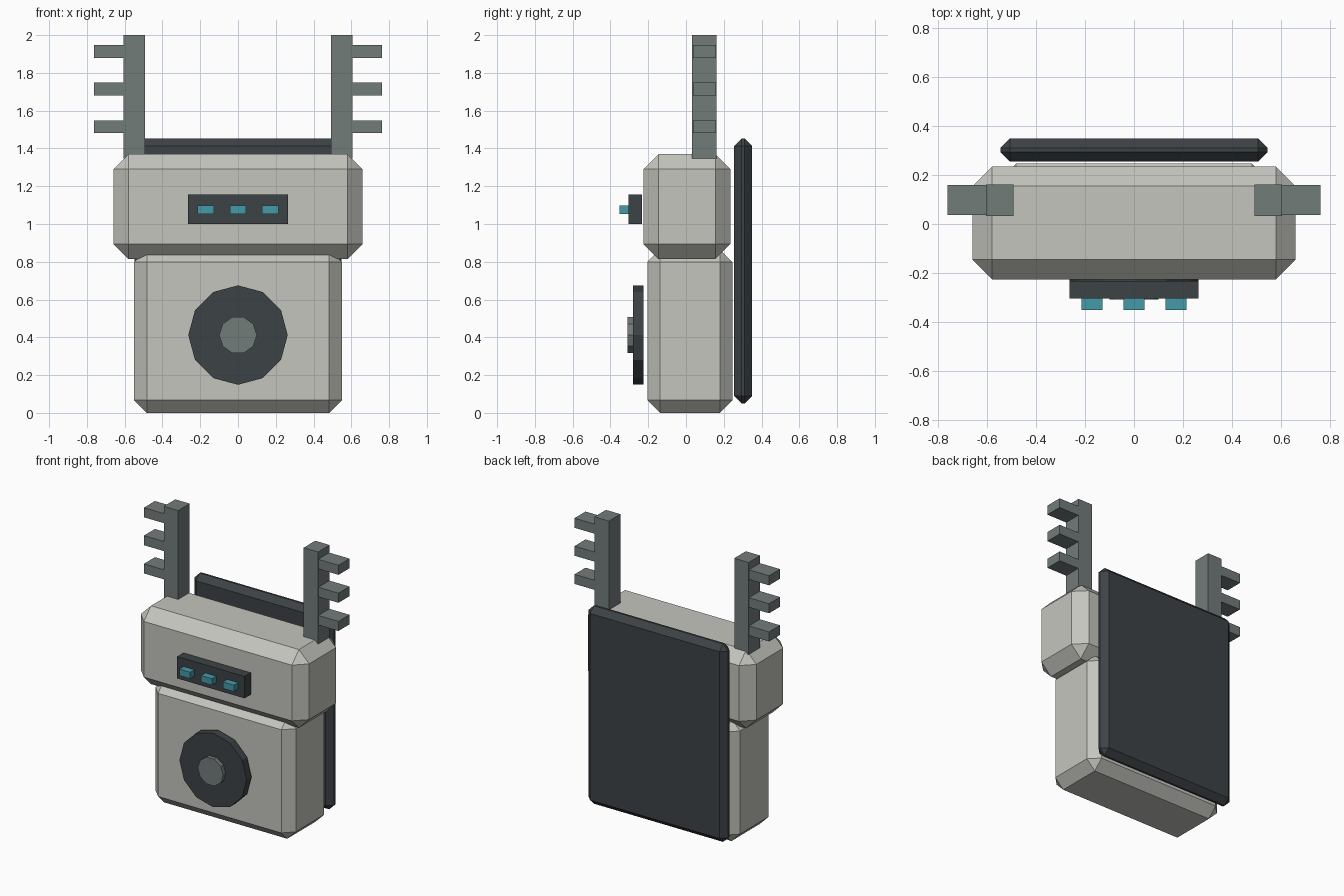
import bpy, bmesh
from math import pi
from mathutils import Matrix, Vector

if "Cube" in bpy.data.objects:
    bpy.data.objects.remove(bpy.data.objects["Cube"])


def material(name, rgb):
    m = bpy.data.materials.new(name)
    m.diffuse_color = (*rgb, 1)
    m.use_nodes = True
    m.node_tree.nodes["Principled BSDF"].inputs["Base Color"].default_value = m.diffuse_color
    return m


SHELL = material("pale_shell", (0.55, 0.56, 0.51))
DARK = material("dark_panel", (0.045, 0.055, 0.06))
METAL = material("grey_metal", (0.17, 0.20, 0.195))
GLOW = material("teal_light", (0.06, 0.32, 0.39))


def add_object(name, bm, mat):
    bmesh.ops.recalc_face_normals(bm, faces=bm.faces)
    mesh = bpy.data.meshes.new(name)
    bm.to_mesh(mesh)
    bm.free()
    mesh.materials.append(mat)
    obj = bpy.data.objects.new(name, mesh)
    bpy.context.collection.objects.link(obj)
    return obj


def box(name, x, y, z, mat, chamfer=0):
    """Box from (min, max) ranges, with optional chamfered edges."""
    lo, hi = Vector((x[0], y[0], z[0])), Vector((x[1], y[1], z[1]))
    bm = bmesh.new()
    bmesh.ops.create_cube(bm, size=1, matrix=Matrix.Translation((lo + hi) / 2)
                          @ Matrix.Diagonal((*(hi - lo), 1)))
    if chamfer:
        bmesh.ops.bevel(bm, geom=bm.edges[:], offset=chamfer, segments=1,
                        affect='EDGES')
    return add_object(name, bm, mat)


def disc(name, radius, sides, y, z, mat, turn=0):
    """Flat-sided disc facing the front."""
    bm = bmesh.new()
    place = (Matrix.Translation((0, sum(y) / 2, z))
             @ Matrix.Rotation(pi / 2, 4, 'X') @ Matrix.Rotation(turn, 4, 'Z'))
    bmesh.ops.create_cone(bm, cap_ends=True, segments=sides, radius1=radius,
                          radius2=radius, depth=y[1] - y[0], matrix=place)
    return add_object(name, bm, mat)


# Body blocks and back plate
box("lower_body", (-0.55, 0.55), (-0.205, 0.247), (0, 0.865), SHELL, 0.067)
box("upper_body", (-0.66, 0.66), (-0.226, 0.235), (0.815, 1.37), SHELL, 0.08)
box("back_plate", (-0.547, 0.547), (0.255, 0.35), (0.05, 1.453), DARK, 0.04)

# Face plate with three lights
box("face_plate", (-0.264, 0.264), (-0.304, -0.234), (1.0, 1.155), DARK)
for i, cx in enumerate((-0.171, 0, 0.171)):
    box(f"face_light_{i + 1}", (cx - 0.043, cx + 0.043), (-0.352, -0.29),
        (1.052, 1.098), GLOW)

# Chest dial: vertices point up for the ring, sideways for the hub
disc("chest_dial", 0.263, 12, (-0.28, -0.224), 0.412, DARK)
disc("dial_hub", 0.1, 10, (-0.309, -0.27), 0.412, METAL, pi / 2)

# Branched antennas, mirrored left and right
for side, s in (("left", -1), ("right", 1)):
    box(f"{side}_antenna_post", sorted((s * 0.492, s * 0.605)),
        (0.033, 0.162), (1.347, 2.0), METAL)
    for i, cz in enumerate((1.515, 1.715, 1.913)):
        box(f"{side}_antenna_prong_{i + 1}", sorted((s * 0.585, s * 0.763)),
            (0.036, 0.159), (cz - 0.034, cz + 0.034), METAL)
